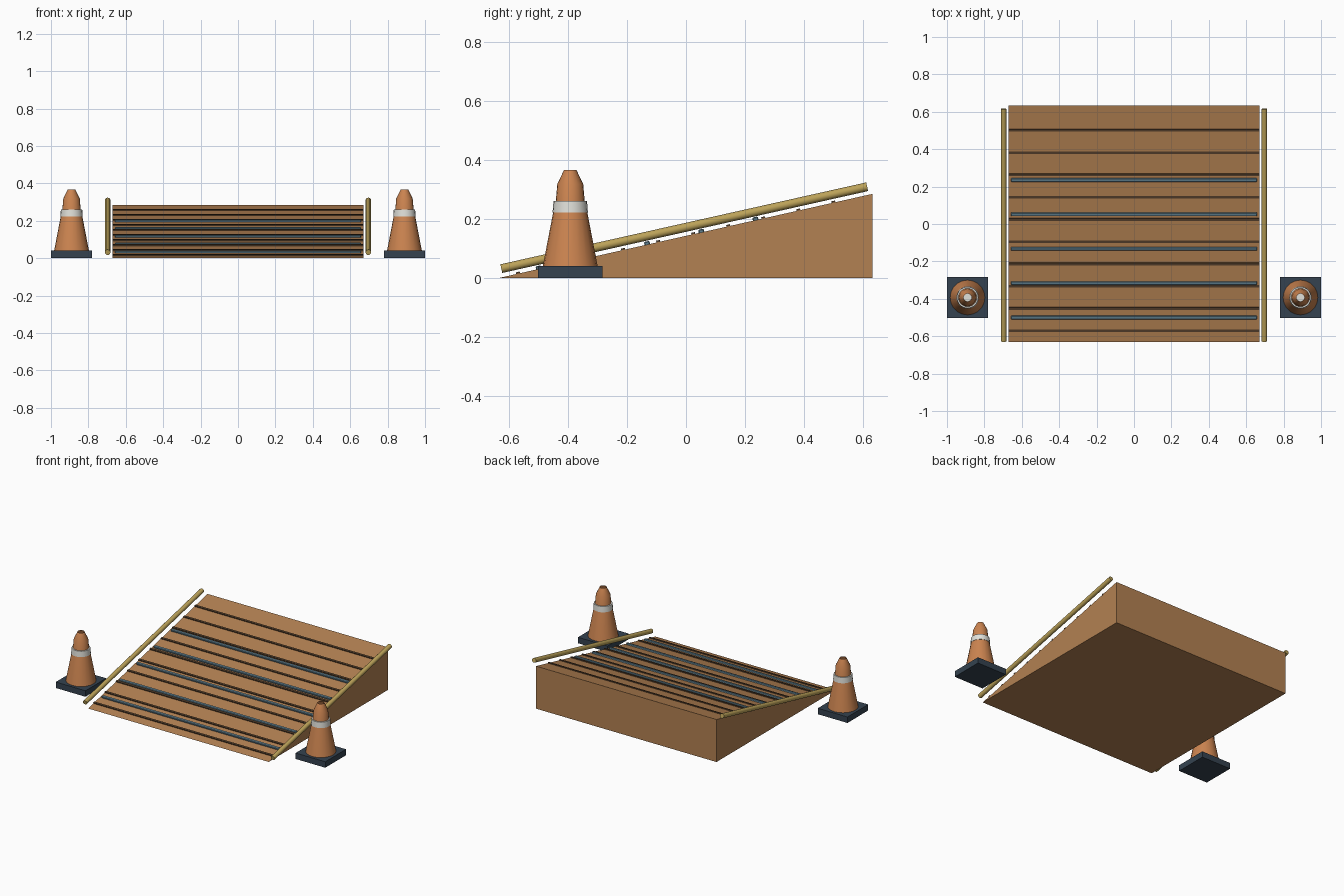
import bpy, math
from mathutils import Vector

if "Cube" in bpy.data.objects:
    bpy.data.objects.remove(bpy.data.objects["Cube"])

def mat(name, c):
    m = bpy.data.materials.new(name)
    m.diffuse_color = (*c, 1)
    m.use_nodes = True
    m.node_tree.nodes["Principled BSDF"].inputs["Base Color"].default_value = m.diffuse_color
    return m

WOOD = mat("wood", (0.45, 0.22, 0.085))
SEAM = mat("dark_wood", (0.09, 0.05, 0.025))
GRIP = mat("grip_blue", (0.12, 0.22, 0.28))
BRASS = mat("brass", (0.50, 0.36, 0.10))
ORANGE = mat("cone_orange", (0.60, 0.23, 0.08))
WHITE = mat("reflective", (0.75, 0.75, 0.70))
RUBBER = mat("rubber", (0.035, 0.055, 0.08))

W, Y0, Y1, H = 0.67, -0.632, 0.634, 0.285
SLOPE = H / (Y1 - Y0)
ANGLE = math.atan(SLOPE)

def mesh_obj(name, verts, faces, m):
    me = bpy.data.meshes.new(name)
    me.from_pydata(verts, [], faces)
    ob = bpy.data.objects.new(name, me)
    bpy.context.collection.objects.link(ob)
    me.materials.append(m)
    return ob

def box(name, size, loc, m, rot=0, bevel=0):
    bpy.ops.mesh.primitive_cube_add(size=1, location=loc, rotation=(rot, 0, 0))
    ob = bpy.context.object
    ob.name = name
    ob.scale = size
    bpy.ops.object.transform_apply(location=False, rotation=False, scale=True)
    ob.data.materials.append(m)
    if bevel:
        b = ob.modifiers.new("bevel", 'BEVEL')
        b.width, b.segments = bevel, 1
    return ob

def lathe(name, profile, x, y, m, n=20, cap_start=False, cap_end=False):
    verts = [(x + r * math.cos(2 * math.pi * i / n), y + r * math.sin(2 * math.pi * i / n), z)
             for r, z in profile for i in range(n)]
    faces = [(k * n + i, k * n + (i + 1) % n, (k + 1) * n + (i + 1) % n, (k + 1) * n + i)
             for k in range(len(profile) - 1) for i in range(n)]
    if cap_start:
        faces.append(tuple(reversed(range(n))))
    if cap_end:
        faces.append(tuple(range((len(profile) - 1) * n, len(profile) * n)))
    ob = mesh_obj(name, verts, faces, m)
    bpy.context.view_layer.objects.active = ob
    bpy.ops.object.select_all(action='DESELECT')
    ob.select_set(True)
    bpy.ops.object.shade_smooth_by_angle(angle=math.radians(25))
    return ob

# Solid wedge
mesh_obj("ramp_wedge",
         [(-W, Y0, 0), (-W, Y1, 0), (-W, Y1, H), (W, Y0, 0), (W, Y1, 0), (W, Y1, H)],
         [(0, 2, 1), (3, 4, 5), (0, 1, 4, 3), (1, 2, 5, 4), (0, 3, 5, 2)], WOOD)

# Dark plank seams and blue grip strips lying on the slope
for i in range(10):
    y = -0.57 + i * 0.119
    box(f"plank_seam_{i}", (2 * W, 0.013, 0.012), (0, y, (y - Y0) * SLOPE), SEAM, ANGLE)
for i in range(5):
    y = -0.5 + i * 0.184
    box(f"grip_strip_{i}", (1.315, 0.019, 0.016), (0, y, (y - Y0) * SLOPE + 0.003),
        GRIP, ANGLE, 0.003)

for side, s in (("left", -1), ("right", 1)):
    # Side rail parallel to the slope
    a, b = Vector((s * 0.697, -0.627, 0.031)), Vector((s * 0.697, 0.615, 0.309))
    bpy.ops.mesh.primitive_cylinder_add(vertices=12, radius=0.015, depth=(b - a).length,
                                        location=(a + b) / 2,
                                        rotation=(b - a).to_track_quat('Z', 'Y').to_euler())
    rail = bpy.context.object
    rail.name = f"{side}_rail"
    rail.data.materials.append(BRASS)
    bpy.ops.object.shade_smooth_by_angle(angle=math.radians(35))

    # Traffic cone: rubber base, open-topped body, reflective band
    x, y = s * 0.89, -0.393
    box(f"{side}_cone_base", (0.22, 0.22, 0.04), (x, y, 0.02), RUBBER)
    lathe(f"{side}_cone_body", [(0.093, 0.04), (0.058, 0.222), (0.049, 0.26),
                                (0.044, 0.318), (0.021, 0.366)], x, y, ORANGE, cap_start=True)
    lathe(f"{side}_cone_band", [(0.060, 0.222), (0.057, 0.26)], x, y, WHITE,
          cap_start=True, cap_end=True)
